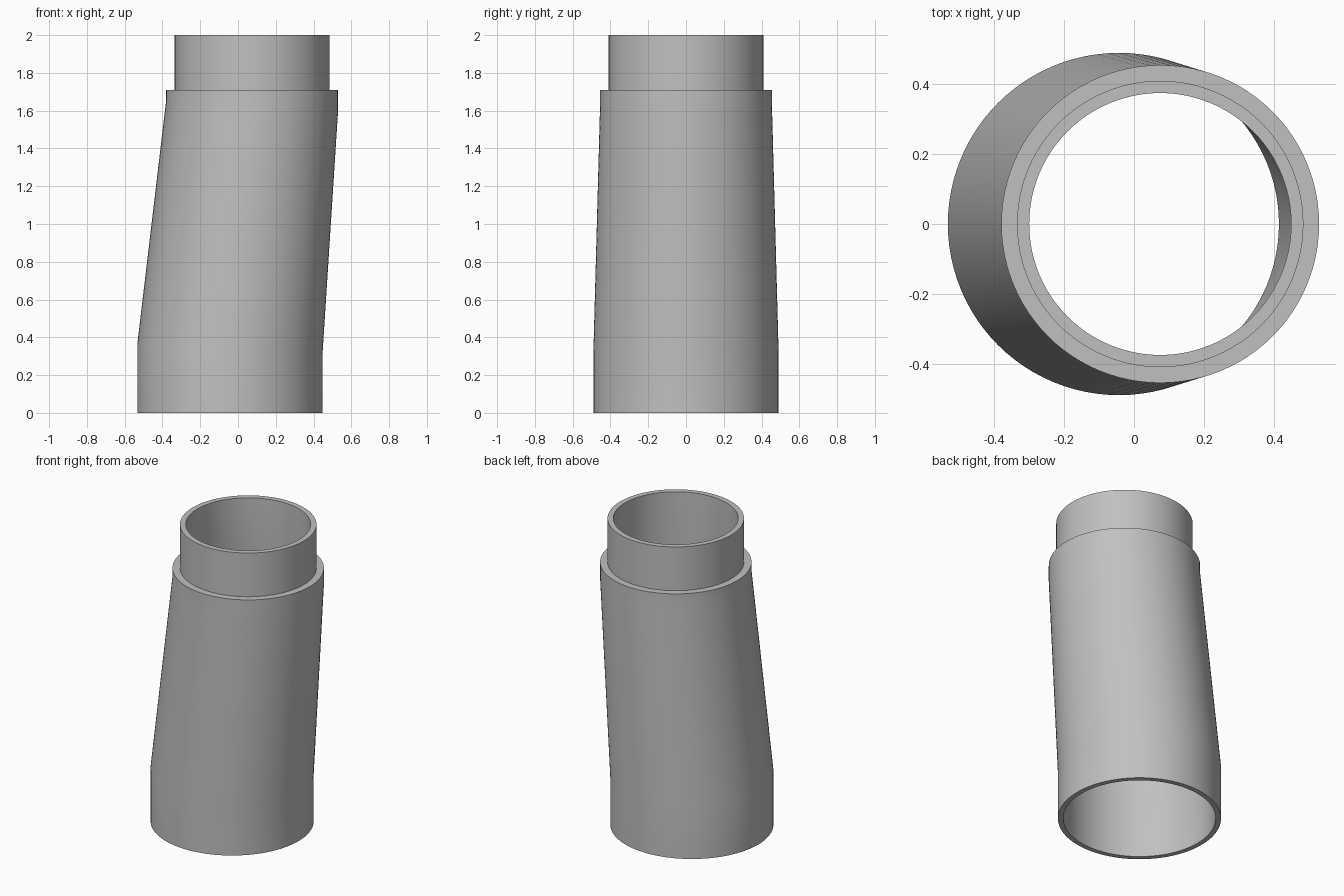
import bpy, bmesh, math

cube = bpy.data.objects.get("Cube")
if cube:
    bpy.data.objects.remove(cube, do_unlink=True)

SEGMENTS = 96
LOWER_X, UPPER_X = -0.043, 0.075   # axis offsets of the two pipe ends
TILT = -0.06                       # slope of the mitred bends

grey = bpy.data.materials.new("plain grey")
grey.use_nodes = True
colour = (0.53, 0.53, 0.53, 1)
grey.diffuse_color = colour
grey.node_tree.nodes["Principled BSDF"].inputs["Base Color"].default_value = colour


def ring(bm, centre_x, radius, z, tilt=0):
    verts = []
    for i in range(SEGMENTS):
        a = 2 * math.pi * i / SEGMENTS
        x, y = radius * math.cos(a), radius * math.sin(a)
        verts.append(bm.verts.new((centre_x + x, y, z + tilt * x)))
    return verts


# Closed wall section: up the outside, over the rim, down the bore
section = [
    (LOWER_X, 0.49, 0),
    (LOWER_X, 0.49, 0.335, TILT),
    (UPPER_X, 0.455, 1.63, TILT),
    (UPPER_X, 0.455, 1.71),
    (UPPER_X, 0.41, 1.71),
    (UPPER_X, 0.41, 2),
    (UPPER_X, 0.375, 2),
    (UPPER_X, 0.375, 1.63, TILT),
    (LOWER_X, 0.458, 0.335, TILT),
    (LOWER_X, 0.458, 0),
]

bm = bmesh.new()
rings = [ring(bm, *entry) for entry in section]
for k, low in enumerate(rings):
    high = rings[(k + 1) % len(rings)]
    for i in range(SEGMENTS):
        j = (i + 1) % SEGMENTS
        bm.faces.new((low[i], low[j], high[j], high[i]))
bmesh.ops.recalc_face_normals(bm, faces=bm.faces)

mesh = bpy.data.meshes.new("offset_pipe_adapter")
bm.to_mesh(mesh)
bm.free()
mesh.materials.append(grey)
pipe = bpy.data.objects.new("offset_pipe_adapter", mesh)
bpy.context.collection.objects.link(pipe)

# Smooth walls with crisp rims
bpy.ops.object.select_all(action="DESELECT")
pipe.select_set(True)
bpy.context.view_layer.objects.active = pipe
bpy.ops.object.shade_smooth_by_angle(angle=math.radians(30))
